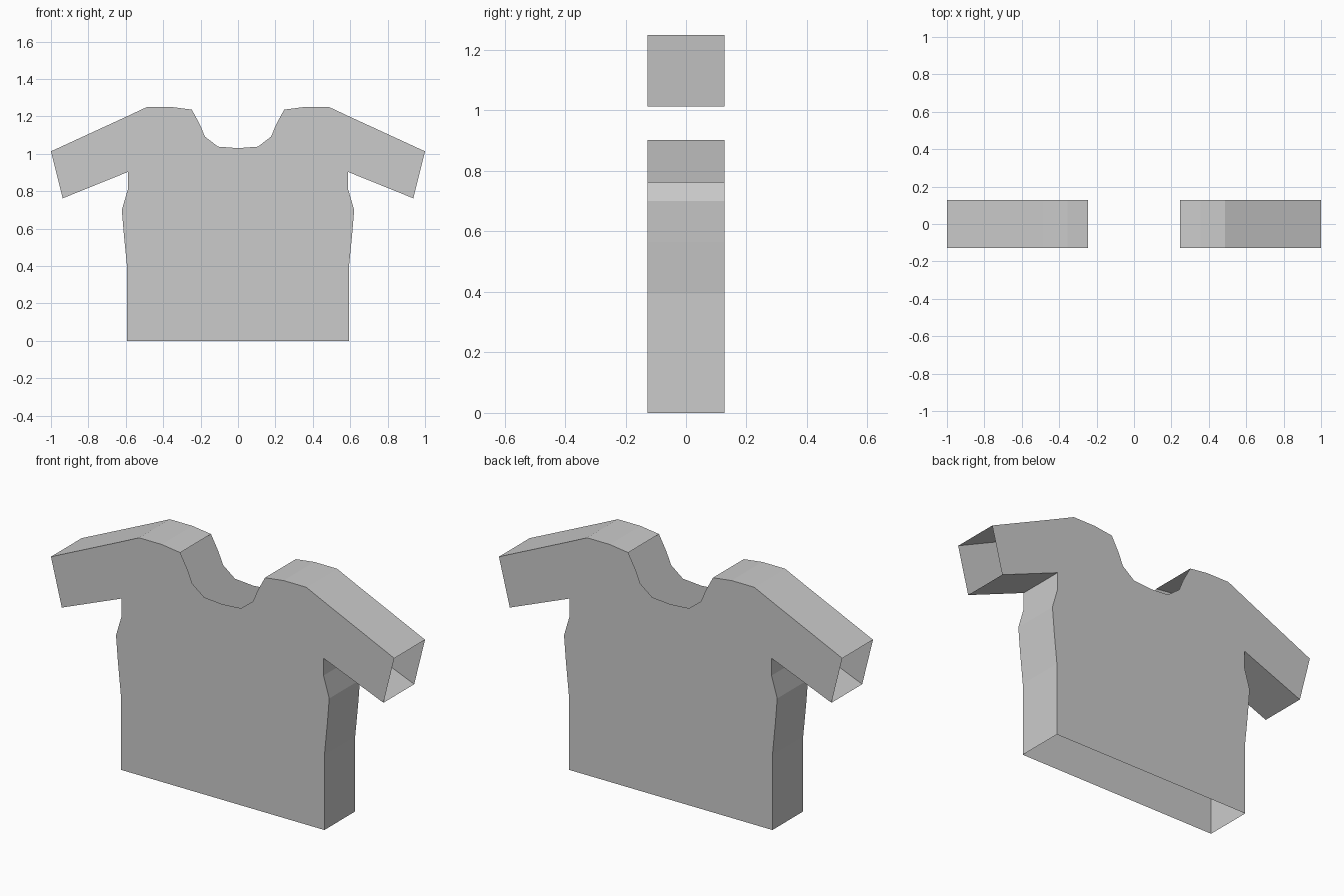
import bpy, bmesh

if "Cube" in bpy.data.objects:
    bpy.data.objects.remove(bpy.data.objects["Cube"])

HALF_DEPTH = 0.128

# Right half outlines (x, z), split by the open edges
neck = [(0, 1.03), (0.107, 1.038), (0.177, 1.092), (0.203, 1.155)]
shoulder = [(0.247, 1.236), (0.355, 1.25), (0.487, 1.25), (0.6, 1.197), (1.0, 1.013)]
side = [(0.937, 0.762), (0.588, 0.903), (0.588, 0.812), (0.621, 0.7),
        (0.61, 0.565), (0.593, 0.395), (0.593, 0)]


def mirrored(points):
    return [(-x, z) for x, z in reversed(points)]


bm = bmesh.new()


def verts(points, y):
    return [bm.verts.new((x, y, z)) for x, z in points]


# Front and back panels
outline = neck + shoulder + side + mirrored(neck[1:] + shoulder + side)
front = verts(outline, -HALF_DEPTH)
back = verts(outline, HALF_DEPTH)
bm.faces.new(front)
bm.faces.new(back[::-1])

# Shoulder and side strips; neck, cuffs and hem stay open
n = len(outline)
strips = [shoulder, side, mirrored(shoulder), mirrored(side)]
closed = {pair for s in strips for pair in zip(s, s[1:])}
for i in range(n):
    j = (i + 1) % n
    if (outline[i], outline[j]) in closed:
        bm.faces.new((front[j], front[i], back[i], back[j]))

bmesh.ops.recalc_face_normals(bm, faces=bm.faces[:])
# Outward check using the front panel
bm.faces.ensure_lookup_table()
bm.normal_update()
if bm.faces[0].normal.y > 0:
    bmesh.ops.reverse_faces(bm, faces=bm.faces[:])

mesh = bpy.data.meshes.new("shirt")
bm.to_mesh(mesh)
bm.free()
bpy.context.collection.objects.link(bpy.data.objects.new("shirt", mesh))
